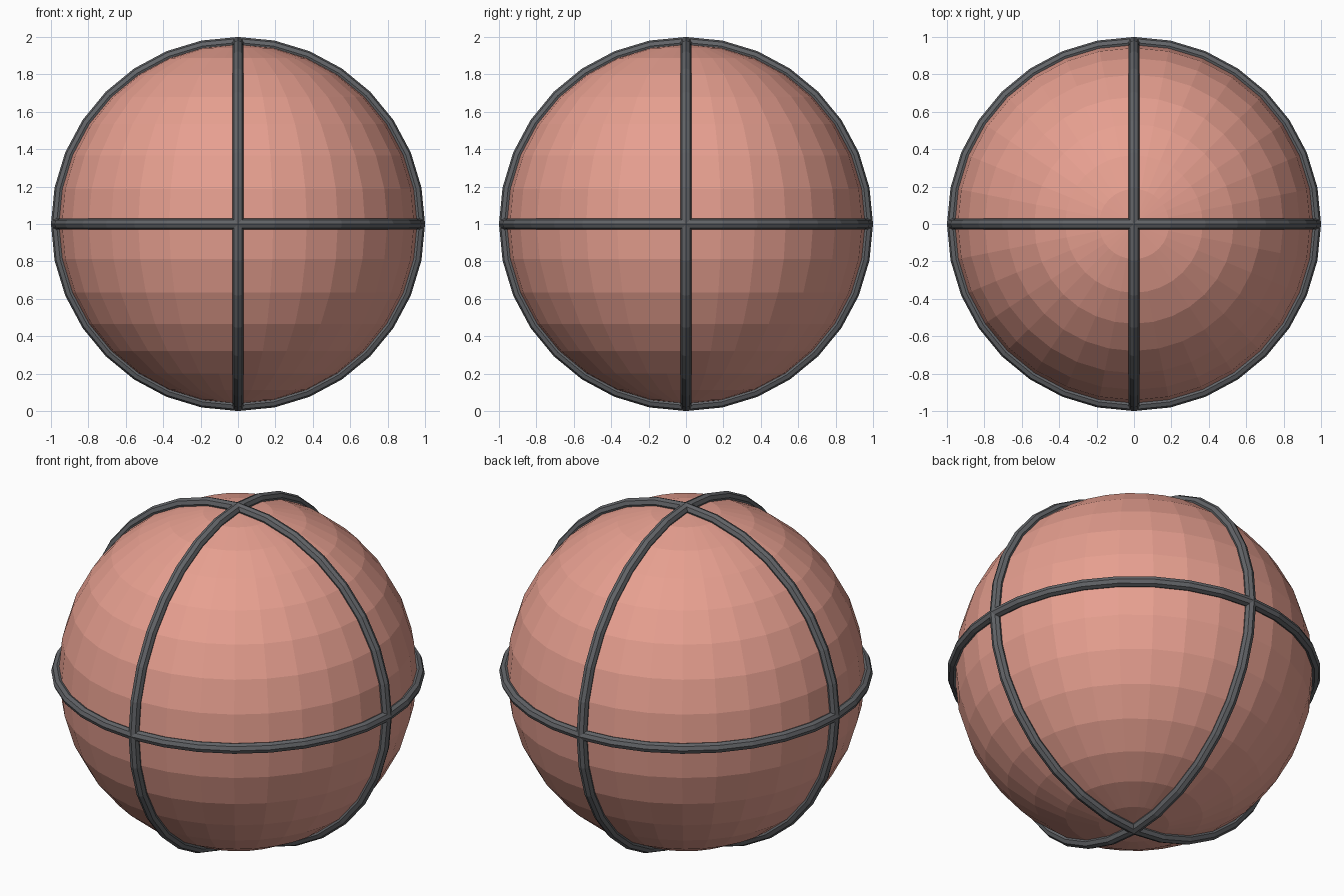
import bpy
from math import pi

if "Cube" in bpy.data.objects:
    bpy.data.objects.remove(bpy.data.objects["Cube"])

def colour(obj, name, rgb):
    mat = bpy.data.materials.new(name)
    mat.diffuse_color = (*rgb, 1)
    mat.use_nodes = True
    mat.node_tree.nodes["Principled BSDF"].inputs["Base Color"].default_value = mat.diffuse_color
    obj.data.materials.append(mat)

CENTRE = (0, 0, 1)

# faceted ball
bpy.ops.mesh.primitive_uv_sphere_add(segments=32, ring_count=16, radius=0.96, location=CENTRE)
ball = bpy.context.object
ball.name = "ball"
colour(ball, "salmon", (0.8, 0.35, 0.28))

# three perpendicular hoops around the ball
for name, rot in (("equator_hoop", (0, 0, 0)),
                  ("front_hoop", (pi / 2, 0, 0)),
                  ("side_hoop", (0, pi / 2, 0))):
    bpy.ops.mesh.primitive_torus_add(major_segments=32, minor_segments=8,
                                     major_radius=0.97, minor_radius=0.03,
                                     location=CENTRE, rotation=rot)
    hoop = bpy.context.object
    hoop.name = name
    colour(hoop, name + "_grey", (0.12, 0.125, 0.135))
